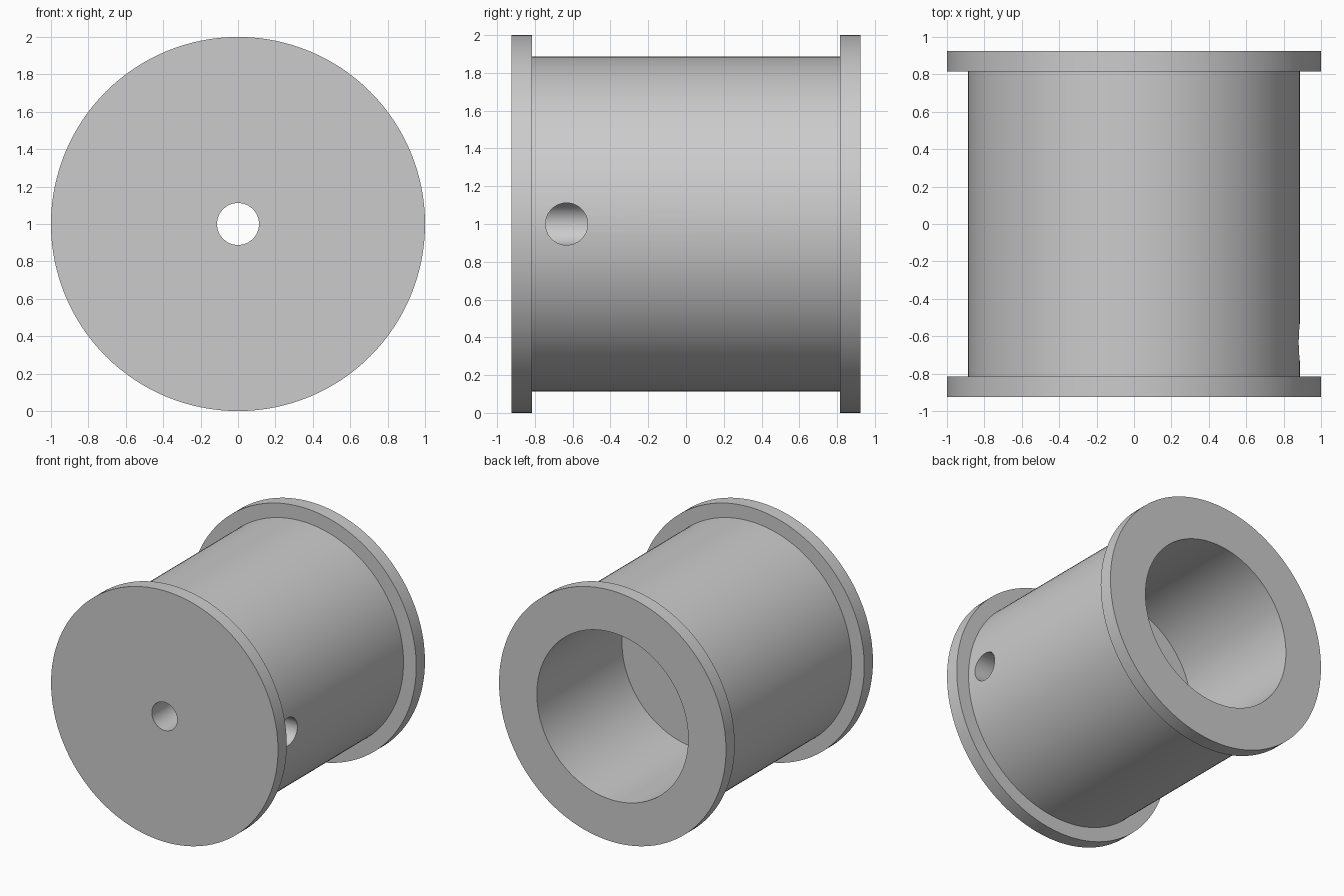
import bpy
import bmesh
import math
from mathutils import Matrix

cube = bpy.data.objects.get("Cube")
if cube:
    bpy.data.objects.remove(cube, do_unlink=True)

# Main dimensions
SEGMENTS = 128
FLANGE_R, BARREL_R, BORE_R, HOLE_R = 1.0, 0.888, 0.667, 0.112
END_Y, FLANGE_Y, FLOOR_Y = 0.925, 0.815, -0.147
SIDE_HOLE_Y = -0.632

# Plain grey material
grey = bpy.data.materials.new("grey")
grey.use_nodes = True
color = (0.6, 0.6, 0.6, 1.0)
grey.diffuse_color = color
grey.node_tree.nodes["Principled BSDF"].inputs["Base Color"].default_value = color


def make_object(name, bm):
    mesh = bpy.data.meshes.new(name)
    bmesh.ops.recalc_face_normals(bm, faces=bm.faces)
    bm.to_mesh(mesh)
    bm.free()
    mesh.materials.append(grey)
    obj = bpy.data.objects.new(name, mesh)
    bpy.context.collection.objects.link(obj)
    return obj


def lathe(name, profile):
    """Revolve a closed (radius, y) profile around the y axis."""
    bm = bmesh.new()
    verts = [bm.verts.new((r, y, 0)) for r, y in profile]
    edges = [bm.edges.new((verts[i - 1], verts[i])) for i in range(len(verts))]
    bmesh.ops.spin(bm, geom=verts + edges, cent=(0, 0, 0), axis=(0, 1, 0),
                   angle=math.tau, steps=SEGMENTS)
    bmesh.ops.remove_doubles(bm, verts=bm.verts, dist=1e-4)
    bmesh.ops.translate(bm, verts=bm.verts, vec=(0, 0, FLANGE_R))
    return make_object(name, bm)


# Flanged spool: deep bore from the back, narrow hole through the thick front
spool = lathe("flanged_spool", [
    (HOLE_R, -END_Y), (FLANGE_R, -END_Y), (FLANGE_R, -FLANGE_Y),
    (BARREL_R, -FLANGE_Y), (BARREL_R, FLANGE_Y), (FLANGE_R, FLANGE_Y),
    (FLANGE_R, END_Y), (BORE_R, END_Y), (BORE_R, FLOOR_Y), (HOLE_R, FLOOR_Y),
])

# Side hole on the left, meeting the narrow axial hole
bm = bmesh.new()
bmesh.ops.create_cone(
    bm, cap_ends=True, segments=64, radius1=HOLE_R - 0.0005,
    radius2=HOLE_R - 0.0005, depth=FLANGE_R,
    matrix=Matrix.Translation((FLANGE_R / 2, SIDE_HOLE_Y, FLANGE_R))
    @ Matrix.Rotation(math.pi / 2, 4, 'Y'))
cutter = make_object("side_hole_cutter", bm)
cutter.hide_render = True

cut = spool.modifiers.new("side_hole", 'BOOLEAN')
cut.operation = 'DIFFERENCE'
cut.solver = 'EXACT'
cut.object = cutter

bpy.ops.object.select_all(action='DESELECT')
spool.select_set(True)
bpy.context.view_layer.objects.active = spool
bpy.ops.object.modifier_apply(modifier=cut.name)
bpy.data.objects.remove(cutter, do_unlink=True)
bpy.ops.object.shade_smooth_by_angle(angle=math.radians(30))
